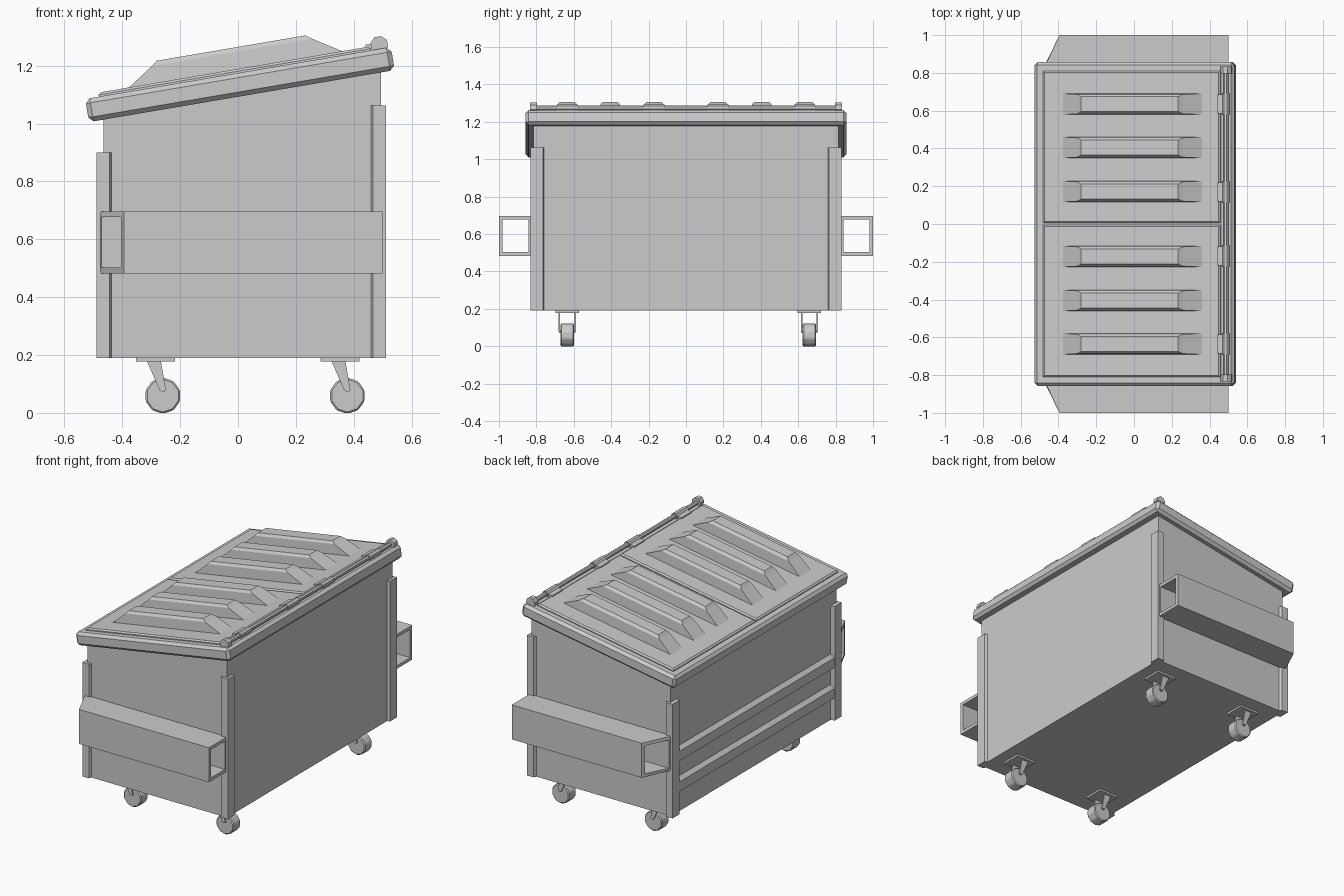
import bpy, bmesh, math
from mathutils import Matrix, Vector

if "Cube" in bpy.data.objects:
    bpy.data.objects.remove(bpy.data.objects["Cube"])

# Tilted frame of the lid: local x runs up the slope, local z is its normal
TILT = Matrix.Translation((0, 0, 1.175)) @ Matrix.Rotation(math.radians(-9.65), 4, 'Y')
ID = Matrix.Identity(4)


def finish(name, bm, mat=ID, bevel=0):
    bmesh.ops.recalc_face_normals(bm, faces=bm.faces)
    me = bpy.data.meshes.new(name)
    bm.to_mesh(me)
    bm.free()
    ob = bpy.data.objects.new(name, me)
    ob.matrix_world = mat
    bpy.context.collection.objects.link(ob)
    if bevel:
        m = ob.modifiers.new("chamfer", 'BEVEL')
        m.width, m.segments, m.limit_method = bevel, 1, 'ANGLE'
    return ob


def loft(name, rings, mat=ID, bevel=0, closed=False):
    """Skin matching rings of points; cap the ends, or join last to first."""
    bm = bmesh.new()
    vs = [[bm.verts.new(p) for p in r] for r in rings]
    n = len(vs[0])
    pairs = list(zip(vs, vs[1:])) + ([(vs[-1], vs[0])] if closed else [])
    for a, b in pairs:
        for i in range(n):
            bm.faces.new((a[i], a[(i + 1) % n], b[(i + 1) % n], b[i]))
    if not closed:
        bm.faces.new(vs[0])
        bm.faces.new(vs[-1])
    return finish(name, bm, mat, bevel)


def rect(x0, x1, y0, y1, z):
    return [(x0, y0, z), (x1, y0, z), (x1, y1, z), (x0, y1, z)]


def box(name, x0, x1, y0, y1, z0, z1, mat=ID, bevel=0):
    return loft(name, [rect(x0, x1, y0, y1, z) for z in (z0, z1)], mat, bevel)


def along_y(name, pts, y0, y1, mat=ID, bevel=0):
    return loft(name, [[(x, y, z) for x, z in pts] for y in (y0, y1)], mat, bevel)


def ngon(cx, cz, r, n):
    return [(cx + r * math.cos(2 * math.pi * (i + .5) / n),
             cz + r * math.sin(2 * math.pi * (i + .5) / n)) for i in range(n)]


# Bin body with sloping top
along_y("bin_body", [(-.465, .19), (.495, .19), (.495, 1.208), (-.465, 1.045)], -.815, .815)

# Horizontal stiffening ribs on the low side
for i, z in enumerate((.31, .50)):
    along_y(f"side_rib_{i}", [(-.46, z), (-.488, z + .02), (-.488, z + .08), (-.46, z + .105)],
            -.77, .77)

# Corner posts, chamfered where they meet the walls
for sy in (-1, 1):
    for name, sx, wall, outer, top in (("low", -1, .465, .49, .90), ("high", 1, .49, .512, 1.063)):
        prof = [(outer, .832), (outer, .765), (wall - .005, .755), (wall - .03, .755),
                (outer - .055, .81), (outer - .045, .832)]
        loft(f"{name}_corner_post_{sy}",
             [[(sx * x, sy * y, z) for x, y in prof] for z in (.19, top)])

# Hollow fork pockets with a slanted entry end
for sy in (-1, 1):
    def ring(inset, high):
        pts = []
        for y, z in ((.822 + inset, .482 + inset), (1 - inset, .482 + inset),
                     (1 - inset, .697 - inset), (.822 + inset, .697 - inset)):
            x = .5 if high else -.478 + max(0, y - .83) * .49
            pts.append((x, sy * y, z))
        return pts
    loft(f"fork_pocket_{sy}", [ring(0, False), ring(0, True), ring(.02, True), ring(.02, False)],
         closed=True)

# Casters: mounting plate, two tapered fork arms, ten-sided wheel
for cx in (-.26, .378):
    for cy in (-.635, .66):
        tag = f"{cx:.1f}_{cy:.1f}"
        box(f"caster_plate_{tag}", cx - .093, cx + .042, cy - .063, cy + .063, .178, .192)
        for s in (-1, 1):
            y = cy + s * .042
            along_y(f"caster_arm_{tag}_{s}",
                    [(cx - .055, .18), (cx - .007, .18), (cx + .011, .078), (cx - .011, .078)],
                    y - .004, y + .004)
        along_y(f"caster_wheel_{tag}", ngon(cx, .0595, .0625, 10), cy - .036, cy + .036, bevel=.006)
        along_y(f"caster_axle_{tag}", ngon(cx, .08, .008, 8), cy - .044, cy + .044)

# Lid rim
box("lid_rim", -.536, .536, -.857, .857, -.081, 0, TILT, .016)

# Two lid panels with raised ridges
for s in (-1, 1):
    y0, y1 = sorted((s * .005, s * .81))
    loft(f"lid_panel_{s}", [rect(-.488, .466, y0, y1, -.01),
                            rect(-.488, .466, y0, y1, .006),
                            rect(-.478, .456, y0 + .008, y1 - .008, .014)], TILT)
    for i, c in enumerate((.172, .405, .635)):
        c *= s
        loft(f"lid_ridge_{s}_{i}", [rect(u0, u1, c - w, c + w, n) for u0, u1, w, n in
                                    ((-.386, .374, .056, .01),
                                     (-.288, .272, .051, .074),
                                     (-.27, .252, .039, .089))], TILT)

# Hinge rod, knuckles and end brackets
along_y("hinge_rod", ngon(.496, .014, .014, 8), -.83, .83, TILT)
for c in (-.635, -.17, .17, .635):
    along_y(f"hinge_knuckle_{c}", ngon(.496, .014, .02, 8), c - .056, c + .056, TILT)
    box(f"hinge_strap_{c}", .45, .496, c - .05, c + .05, .004, .022, TILT)
for s in (-1, 1):
    along_y(f"hinge_bracket_{s}", ngon(.498, .014, .031, 8), s * .815 - .018, s * .815 + .018, TILT)
